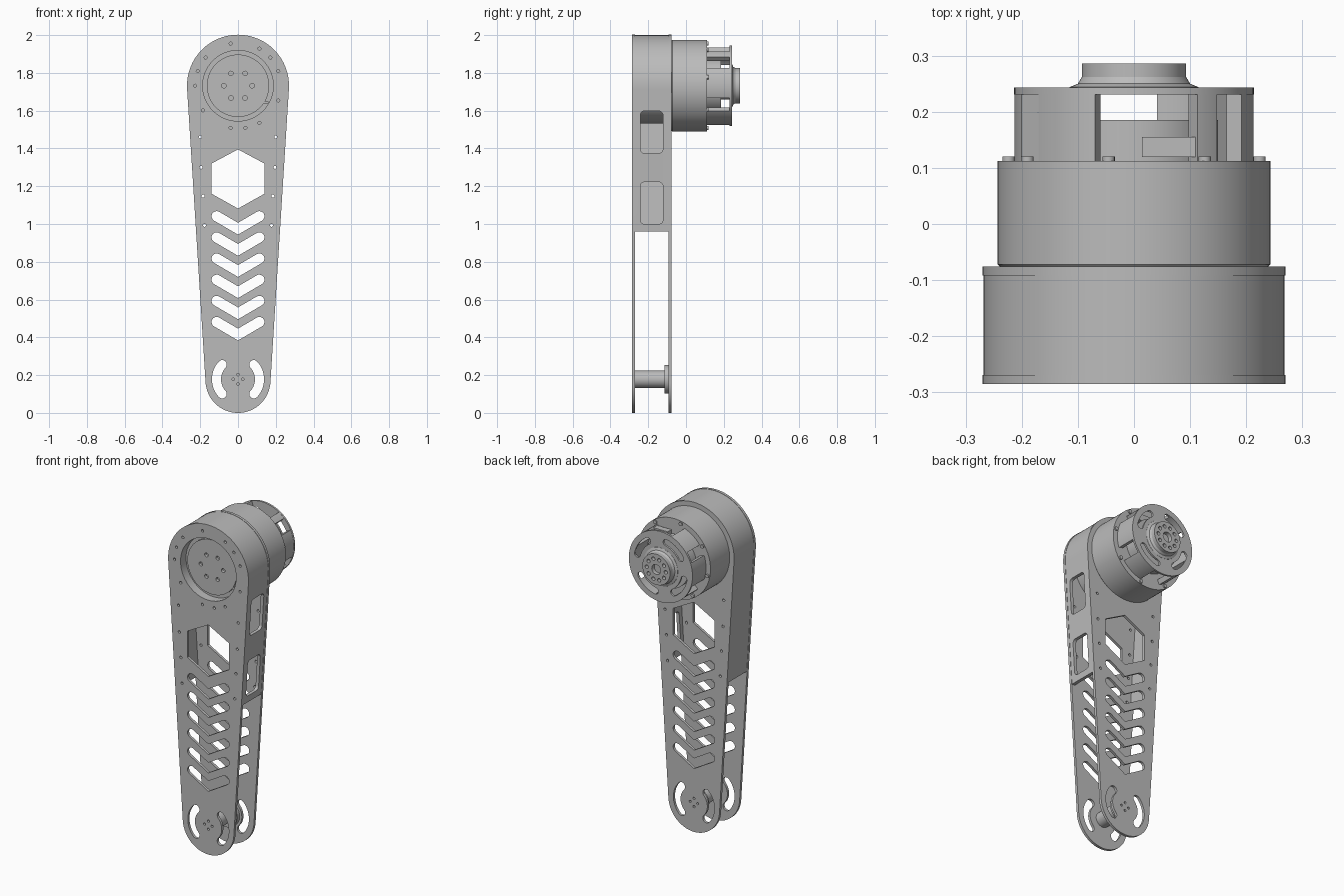
import bpy, bmesh, math
from math import sin, cos, pi, radians

cube = bpy.data.objects.get("Cube")
if cube:
    bpy.data.objects.remove(cube)

grey = bpy.data.materials.new("machined_grey")
grey.use_nodes = True
grey.diffuse_color = (0.5, 0.5, 0.5, 1)
grey.node_tree.nodes["Principled BSDF"].inputs["Base Color"].default_value = (0.5, 0.5, 0.5, 1)

TOP, LOW = 1.732, 0.172          # heights of the two joint axes
R_TOP, R_LOW = 0.27, 0.172
TILT = math.asin((R_TOP - R_LOW) / (TOP - LOW))
parts = []


def add(name, mesh):
    obj = bpy.data.objects.new(name, mesh)
    mesh.materials.clear()
    mesh.materials.append(grey)
    bpy.context.collection.objects.link(obj)
    parts.append(obj)
    return obj


def arc(x, z, r, a0, a1, n=24):
    return [(x + r * cos(a0 + (a1 - a0) * i / n), z + r * sin(a0 + (a1 - a0) * i / n))
            for i in range(n + 1)]


def circle(x, z, r, n=16):
    return arc(x, z, r, 0, 2 * pi, n)[:-1]


def bolt_circle(z, r, count, hole, phase=0.0):
    return [circle(r * cos(phase + 2 * pi * i / count), z + r * sin(phase + 2 * pi * i / count), hole)
            for i in range(count)]


def sector(z, r0, r1, a0, a1):
    return arc(0, z, r1, a0, a1) + arc(0, z, r0, a1, a0)


def kidney(z, r, w, a0, a1):
    # curved slot with round ends
    ends = [(r * cos(a), z + r * sin(a)) for a in (a0, a1)]
    return (arc(0, z, r + w, a0, a1) + arc(*ends[1], w, a1, a1 + pi, 8)[1:-1]
            + arc(0, z, r - w, a1, a0) + arc(*ends[0], w, a0 + pi, a0 + 2 * pi, 8)[1:-1])


def plate(name, y0, y1, loops):
    # flat part in the xz plane; the inner loops become holes
    cu = bpy.data.curves.new(name, 'CURVE')
    cu.dimensions, cu.fill_mode, cu.extrude = '2D', 'BOTH', (y1 - y0) / 2
    for pts in loops:
        sp = cu.splines.new('POLY')
        sp.points.add(len(pts) - 1)
        for p, (x, z) in zip(sp.points, pts):
            p.co = (x, z, 0, 1)
        sp.use_cyclic_u = True
    tmp = bpy.data.objects.new(name, cu)
    bpy.context.collection.objects.link(tmp)
    dg = bpy.context.evaluated_depsgraph_get()
    mesh = bpy.data.meshes.new_from_object(tmp.evaluated_get(dg))
    bpy.data.objects.remove(tmp)
    bm = bmesh.new()
    bm.from_mesh(mesh)
    for v in bm.verts:
        x, z, d = v.co
        v.co = (x, (y0 + y1) / 2 - d, z)
    bmesh.ops.remove_doubles(bm, verts=bm.verts, dist=1e-5)
    bmesh.ops.recalc_face_normals(bm, faces=bm.faces)
    bm.to_mesh(mesh)
    bm.free()
    return add(name, mesh)


def lathe(name, z, profile, n=64):
    # profile of (radius, y) turned about the y axis at height z
    bm = bmesh.new()
    rings = [[bm.verts.new((x, y, zz)) for x, zz in circle(0, z, r, n)] for r, y in profile]
    for a, b in zip(rings, rings[1:]):
        for i in range(n):
            j = (i + 1) % n
            bm.faces.new((a[i], a[j], b[j], b[i]))
    bm.faces.new(rings[0])
    bm.faces.new(rings[-1])
    bmesh.ops.recalc_face_normals(bm, faces=bm.faces)
    mesh = bpy.data.meshes.new(name)
    bm.to_mesh(mesh)
    bm.free()
    return add(name, mesh)


def box(name, x, y, z, sx, sy, sz):
    loop = [(x - sx / 2, z - sz / 2), (x + sx / 2, z - sz / 2),
            (x + sx / 2, z + sz / 2), (x - sx / 2, z + sz / 2)]
    return plate(name, y - sy / 2, y + sy / 2, [loop])


# Side plates: tapered outline, chevrons, hexagon, slots and screw holes
outline = (arc(0, TOP, R_TOP, -TILT, pi + TILT, 64)
           + arc(0, LOW, R_LOW, pi + TILT, 2 * pi - TILT, 48))
hexagon = [(0, 1.395), (-0.14, 1.32), (-0.14, 1.16), (0, 1.082), (0.14, 1.16), (0.14, 1.32)]


def chevron(z, reach=0.113, rise=0.066, w=0.027):
    slope = math.atan2(rise, reach)
    right = arc(reach, z + rise, w, slope - pi / 2, slope + pi / 2, 10)
    left = [(-x, zz) for x, zz in reversed(right)]
    return [(0, z - w / cos(slope))] + right + [(0, z + w / cos(slope))] + left


cuts = [hexagon] + [chevron(0.975 - 0.112 * i) for i in range(6)]
cuts += [kidney(0.178, 0.114, 0.024, radians(a - 43), radians(a + 43)) for a in (0, 180)]
cuts += bolt_circle(0.178, 0.025, 4, 0.007)
for x, z in ((0.2, 1.46), (0.195, 1.3), (0.185, 1.148), (0.177, 0.993)):
    cuts += [circle(s * x, z, 0.008) for s in (-1, 1)]
rim_holes = [circle(0.227 * cos(radians(a)), TOP + 0.227 * sin(radians(a)), 0.008)
             for a in (-60, -20, 20, 41, 60, 100, 139, 160, 180, 215, 260, 280)]
bore = circle(0, TOP, 0.187, 64)
plate("front_plate", -0.285, -0.269, [outline, bore] + cuts + rim_holes)
plate("back_plate", -0.092, -0.076, [outline, bore] + cuts)


# Housing wall joining the plates, open below
def wall_path(r):
    x = (r + (0.96 - TOP) * sin(TILT)) / cos(TILT)
    return [(x, 0.96)] + arc(0, TOP, r, -TILT, pi + TILT, 64) + [(-x, 0.96)]


wall = plate("housing_wall", -0.27, -0.091, [wall_path(0.268) + wall_path(0.248)[::-1]])


# Two rounded windows through the +x wall
def rounded(x0, x1, z0, z1, r):
    return (arc(x1 - r, z1 - r, r, 0, pi / 2, 6) + arc(x0 + r, z1 - r, r, pi / 2, pi, 6)
            + arc(x0 + r, z0 + r, r, pi, 1.5 * pi, 6) + arc(x1 - r, z0 + r, r, 1.5 * pi, 2 * pi, 6))


for z0, z1 in ((1.0, 1.222), (1.375, 1.598)):
    cutter = plate("window_cutter", -0.4, -0.1, [rounded(-0.242, -0.122, z0, z1, 0.022)])
    parts.remove(cutter)
    cutter.hide_render = True
    cutter.rotation_euler.z = pi / 2
    mod = wall.modifiers.new("window", 'BOOLEAN')
    mod.operation, mod.solver, mod.object = 'DIFFERENCE', 'EXACT', cutter
    bpy.context.view_layer.update()
    cut_mesh = bpy.data.meshes.new_from_object(
        wall.evaluated_get(bpy.context.evaluated_depsgraph_get()))
    wall.modifiers.clear()
    wall.data = cut_mesh
    bpy.data.objects.remove(cutter)

# Drive unit: recessed front face, inner drum and rear motor body
lathe("drive_drum", TOP, [(0.165, -0.232), (0.187, -0.232), (0.187, -0.27), (0.2, -0.27), (0.2, -0.08)])
plate("output_disc", -0.25, -0.233,
      [circle(0, TOP, 0.165, 64)] + bolt_circle(TOP, 0.075, 6, 0.012))
key = box("index_key", 0.146, -0.242, 1.642, 0.03, 0.016, 0.012)
lathe("motor_body", TOP, [(0.235, -0.08), (0.243, -0.072), (0.243, 0.112)], 96)
for i in range(8):
    a = 2 * pi * i / 8 + 0.2
    x, z = 0.228 * cos(a), TOP + 0.228 * sin(a)
    plate("body_screw", 0.111, 0.12, [circle(x, z, 0.011)])

# Rear cage: inner drum, posts, slotted end cover
lathe("rear_drum", TOP, [(0.15, 0.11), (0.15, 0.185)])
for mid, half in ((4, 22), (52, 6), (126, 17), (180, 20), (234, 12), (302, 19)):
    plate("cage_post", 0.111, 0.234,
          [sector(TOP, 0.183, 0.213, radians(mid - half), radians(mid + half))])
plate("end_cover", 0.231, 0.243,
      [circle(0, TOP, 0.214, 72)]
      + [kidney(TOP, 0.16, 0.02, radians(a - 22), radians(a + 22)) for a in (35, 125, 215, 305)])
box("cable_connector", 0.062, 0.137, TOP + 0.155, 0.095, 0.036, 0.04)

# Rear hub with flared foot, bore and screw ring
lathe("hub_flare", TOP, [(0.118, 0.235), (0.115, 0.244), (0.1, 0.25), (0.093, 0.262)])
plate("hub_face", 0.261, 0.286,
      [circle(0, TOP, 0.093, 64), circle(0, TOP, 0.03, 32)] + bolt_circle(TOP, 0.064, 10, 0.011))

# Lower joint spacer with flange
lathe("lower_spacer", 0.178, [(0.046, -0.27), (0.046, -0.115), (0.076, -0.115), (0.076, -0.091)], 48)

# Smooth curved sides while keeping hard edges
bpy.ops.object.select_all(action='DESELECT')
for obj in parts:
    obj.select_set(True)
bpy.context.view_layer.objects.active = parts[0]
bpy.ops.object.shade_smooth_by_angle(angle=radians(30))
